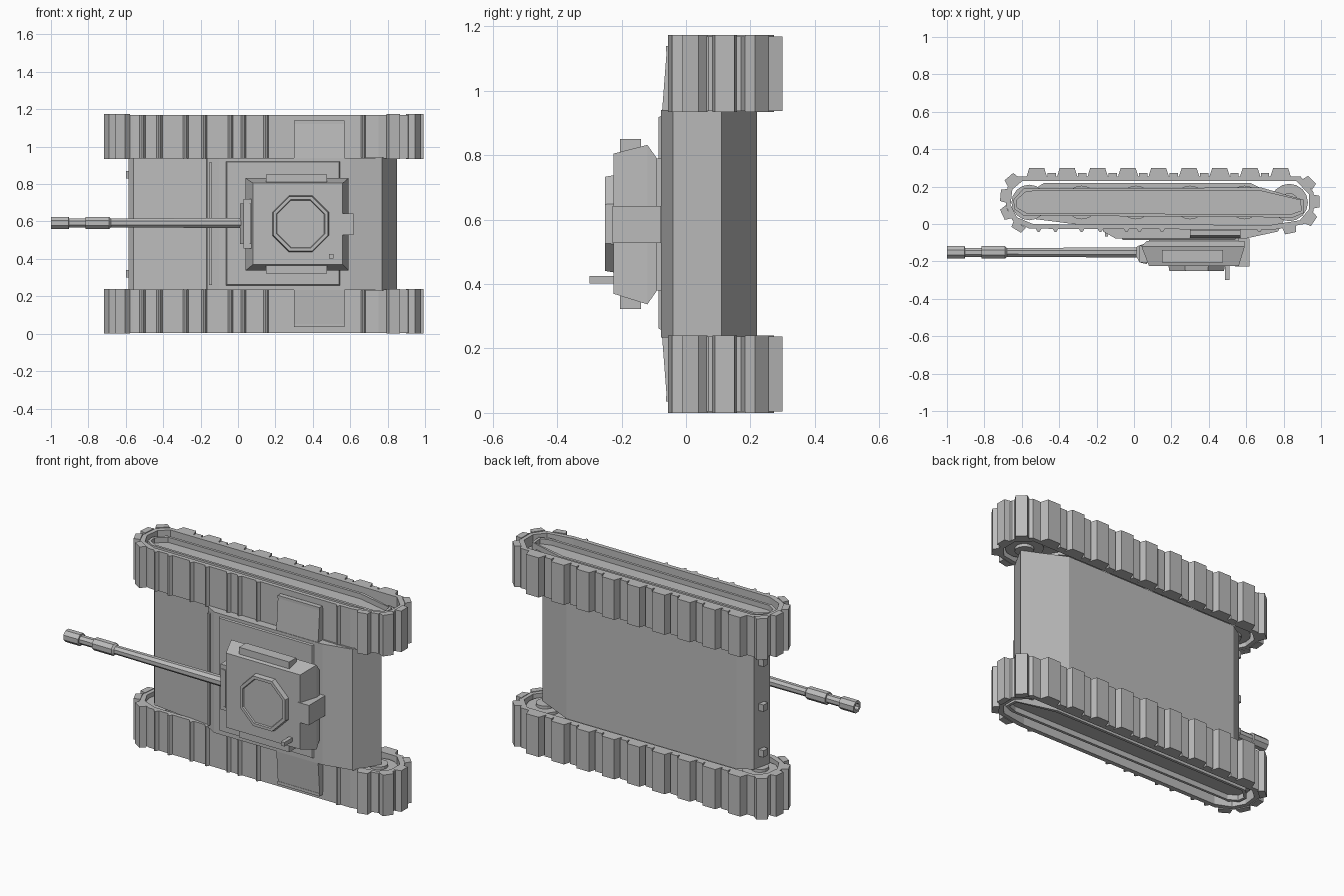
import bpy, bmesh, math
from mathutils import Vector

if "Cube" in bpy.data.objects:
    bpy.data.objects.remove(bpy.data.objects["Cube"])

WIDTH = 1.174          # overall width along z
MID = WIDTH / 2

steel = bpy.data.materials.new("steel grey")
steel.diffuse_color = (0.5, 0.5, 0.5, 1)
steel.use_nodes = True
steel.node_tree.nodes["Principled BSDF"].inputs["Base Color"].default_value = steel.diffuse_color


def make(name, lofts):
    """One object out of capped lofts; each loft is a list of point rings."""
    bm = bmesh.new()
    for rings in lofts:
        vs = [[bm.verts.new(p) for p in r] for r in rings]
        n = len(vs[0])
        for a, b in zip(vs, vs[1:]):
            for i in range(n):
                j = (i + 1) % n
                bm.faces.new((a[i], a[j], b[j], b[i]))
        bm.faces.new(vs[0])
        bm.faces.new(vs[-1])
    bmesh.ops.recalc_face_normals(bm, faces=bm.faces)
    return finish(name, bm)


def finish(name, bm):
    me = bpy.data.meshes.new(name)
    bm.to_mesh(me)
    bm.free()
    me.materials.append(steel)
    ob = bpy.data.objects.new(name, me)
    bpy.context.collection.objects.link(ob)
    return ob


def prism(pts, z0, z1):
    return [[(x, y, z) for x, y in pts] for z in (z0, z1)]


def rects(*rings):
    """Rings (y, x0, x1, z0, z1) stacked along y."""
    return [[(x0, y, z0), (x1, y, z0), (x1, y, z1), (x0, y, z1)]
            for y, x0, x1, z0, z1 in rings]


def box(x0, x1, y0, y1, z0, z1):
    return rects((y0, x0, x1, z0, z1), (y1, x0, x1, z0, z1))


def circle(r, n, off=0.0):
    return [(r * math.cos(math.tau * (i + off) / n), r * math.sin(math.tau * (i + off) / n))
            for i in range(n)]


def shrink(pts, d):
    """Move an outline inward by roughly d in both directions."""
    xs, ys = [p[0] for p in pts], [p[1] for p in pts]
    cx, cy = (min(xs) + max(xs)) / 2, (min(ys) + max(ys)) / 2
    sx = 1 - d / (max(xs) - cx)
    sy = 1 - d / (max(ys) - cy)
    return [(cx + (x - cx) * sx, cy + (y - cy) * sy) for x, y in pts]


def ring(name, outer, inner, z0, z1):
    """Closed band between two outlines."""
    bm = bmesh.new()
    loops = [[bm.verts.new((x, y, z)) for x, y in pts]
             for pts, z in ((outer, z0), (outer, z1), (inner, z1), (inner, z0))]
    n = len(outer)
    for k in range(4):
        a, b = loops[k], loops[(k + 1) % 4]
        for i in range(n):
            j = (i + 1) % n
            bm.faces.new((a[i], a[j], b[j], b[i]))
    bmesh.ops.recalc_face_normals(bm, faces=bm.faces)
    return finish(name, bm)


def pad(x, y, ang, base, top, h, z0, z1):
    """Trapezoid track pad pointing along ang (degrees)."""
    a = math.radians(ang)
    n, t = Vector((math.cos(a), math.sin(a))), Vector((-math.sin(a), math.cos(a)))
    o = Vector((x, y))
    return prism([tuple(p) for p in (o - t * base, o + t * base,
                                     o + n * h + t * top, o + n * h - t * top)], z0, z1)


# Running gear, built once per side
BAND = [(-0.62, 0.255), (-0.675, 0.2), (-0.685, 0.1), (-0.65, 0.02), (-0.56, -0.025),
        (0.75, -0.03), (0.91, 0.0), (0.96, 0.07), (0.96, 0.17), (0.89, 0.255)]
PANEL = [(-0.59, 0.19), (-0.645, 0.13), (-0.64, 0.08), (-0.59, 0.045), (0.85, 0.035),
         (0.91, 0.06), (0.905, 0.13), (0.68, 0.195)]
END_PADS = [(-0.645, 0.225, 130), (-0.677, 0.15, 175), (-0.67, 0.065, 205), (-0.61, 0.0, 238),
            (0.925, 0.21, 45), (0.956, 0.12, 0), (0.932, 0.035, -35), (0.83, -0.013, -78)]
RIDGES = [-0.51, -0.42, -0.28, -0.18, -0.04, 0.03, 0.15, 0.67, 0.81]

for side in ("lower", "upper"):
    def zs(a, b):
        return (a, b) if side == "lower" else (WIDTH - a, WIDTH - b)
    za, zb = zs(0.005, 0.237)
    ring(side + "_track_band", BAND, shrink(BAND, 0.025), za, zb)
    pads = [pad(-0.52 + 0.163 * k, 0.252, 90, 0.055, 0.04, 0.047, za, zb) for k in range(9)]
    pads += [pad(-0.44 + 0.163 * k, 0.252, 90, 0.022, 0.022, 0.022, za, zb) for k in range(8)]
    pads += [pad(x, y, a, 0.038, 0.03, 0.037, *zs(0, 0.24)) for x, y, a in END_PADS]
    pads += [pad(x, -0.024, -90, 0.016, 0.004, 0.02, za, zb) for x in RIDGES]
    make(side + "_track_pads", pads)
    # recessed side panel with rim
    ring(side + "_panel_rim", PANEL, shrink(PANEL, 0.016), *zs(0.02, 0.08))
    make(side + "_side_panel", [prism(PANEL, *zs(0.05, 0.2))])
    # end wheels with hubs and the road wheels between them
    wheels = []
    for x, r in [(-0.56, 0.095), (0.83, 0.1)] + [(-0.28 + 0.29 * k, 0.09) for k in range(4)]:
        for rr, w0, w1 in ((r, 0.06, 0.215), (r * 0.5, 0.05, 0.232)):
            wheels.append(prism([(x + u, 0.115 + v) for u, v in circle(rr, 16)], *zs(w0, w1)))
    make(side + "_wheels", wheels)
    # sloped stowage cover over the track, with its end lip
    z0, z1 = zs(0.26, 0.05)
    make(side + "_track_cover", [[[(x, -0.076, z0), (x, -0.02, z0), (x, -0.02, z1), (x, -0.06, z1)]
                                  for x in (0.30, 0.57)],
                                 box(0.30, 0.57, -0.062, -0.035, *zs(0.035, 0.052))])

# Hull body and raised deck
make("hull", [prism([(-0.48, 0.22), (-0.56, 0.17), (-0.585, 0.06), (-0.56, 0.03), (-0.165, -0.02),
                     (0.77, -0.04), (0.85, 0.11), (0.62, 0.22)], 0.232, WIDTH - 0.232)])
make("upper_deck", [prism([(-0.17, 0.0), (-0.165, -0.04), (-0.10, -0.077), (0.60, -0.077),
                           (0.77, -0.04), (0.77, 0.0)], 0.234, WIDTH - 0.234)])
make("deck_plate", [rects((-0.07, -0.068, 0.55, 0.255, 0.925), (-0.086, -0.06, 0.54, 0.262, 0.918))])
make("front_lip", [box(-0.155, -0.14, -0.066, -0.03, 0.26, WIDTH - 0.26)])
make("front_lugs", [box(-0.60, -0.55, 0.10, 0.14, z - 0.02, z + 0.02) for z in (0.32, MID, 0.85)])

# Turret
make("turret_ring", [rects((-0.07, 0.08, 0.56, 0.38, 0.79), (-0.1, 0.08, 0.56, 0.38, 0.79))])
make("turret", [rects((-0.09, 0.07, 0.59, 0.38, 0.79), (-0.12, 0.04, 0.592, 0.337, 0.832),
                      (-0.225, 0.08, 0.56, 0.37, 0.805))])
make("turret_side_boxes", [box(0.15, 0.475, -0.205, -0.14, 0.80, 0.85),
                           box(0.15, 0.475, -0.205, -0.14, 0.323, 0.373)])
make("turret_rear_box", [box(0.54, 0.618, -0.228, -0.077, 0.527, 0.643)])
make("mantlet", [prism([(0.07, -0.215), (0.03, -0.205), (0.01, -0.17), (0.015, -0.12), (0.07, -0.1)],
                       0.48, 0.695),
                 box(0.03, 0.075, -0.205, -0.115, 0.455, 0.72)])

# Cupola with a recessed lid, and the periscope post
OCT = circle(1, 8, 0.5)
def octagon(r, y):
    return [(0.335 + r * u, y, MID + r * v) for u, v in OCT]
make("cupola", [[octagon(0.165, -0.215), octagon(0.158, -0.252), octagon(0.14, -0.252),
                 octagon(0.136, -0.244)]])
make("periscope", [box(0.487, 0.51, -0.3, -0.22, 0.402, 0.425)])

# Gun: stepped barrel, with a hollow muzzle
SEG = circle(1, 8, 0.5)
steps = [(0.05, 0.03), (-0.68, 0.025), (-0.69, 0.036), (-0.815, 0.036), (-0.816, 0.026),
         (-0.904, 0.026), (-0.905, 0.036), (-1.0, 0.036), (-1.0, 0.02), (-0.95, 0.02)]
make("gun_barrel", [[[(x, -0.152 + r * u, 0.592 + r * v) for u, v in SEG] for x, r in steps]])
